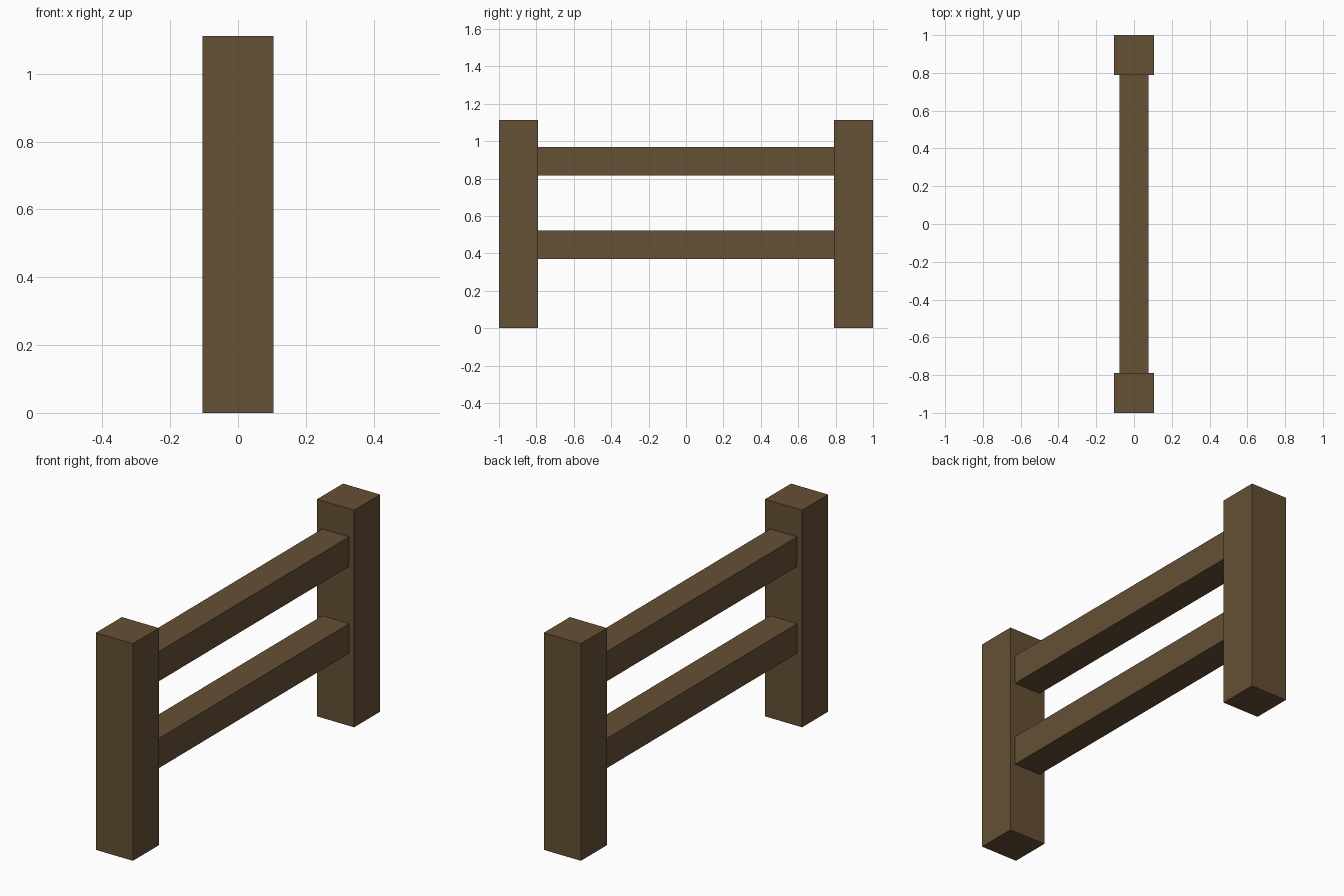
import bpy

if "Cube" in bpy.data.objects:
    bpy.data.objects.remove(bpy.data.objects["Cube"])

wood = bpy.data.materials.new("brown_wood")
wood.diffuse_color = (0.13, 0.08, 0.035, 1)
wood.use_nodes = True
wood.node_tree.nodes["Principled BSDF"].inputs["Base Color"].default_value = wood.diffuse_color


def box(name, lo, hi):
    """Axis-aligned box between two opposite corners."""
    centre = [(a + b) / 2 for a, b in zip(lo, hi)]
    bpy.ops.mesh.primitive_cube_add(size=1, location=centre)
    obj = bpy.context.object
    obj.name = name
    obj.scale = [b - a for a, b in zip(lo, hi)]
    bpy.ops.object.transform_apply(location=False, rotation=False, scale=True)
    obj.data.materials.append(wood)
    return obj


POST = 0.21      # square post width
HEIGHT = 1.112   # post height
RAIL = 0.076     # half rail depth
INNER = 1 - POST  # inner face of the posts

# Square end posts
box("front_post", (-POST / 2, -1, 0), (POST / 2, -INNER, HEIGHT))
box("back_post", (-POST / 2, INNER, 0), (POST / 2, 1, HEIGHT))

# Horizontal rails between the posts
for name, z in (("lower_rail", 0.447), ("upper_rail", 0.892)):
    box(name, (-RAIL, -INNER, z - RAIL), (RAIL, INNER, z + RAIL))
